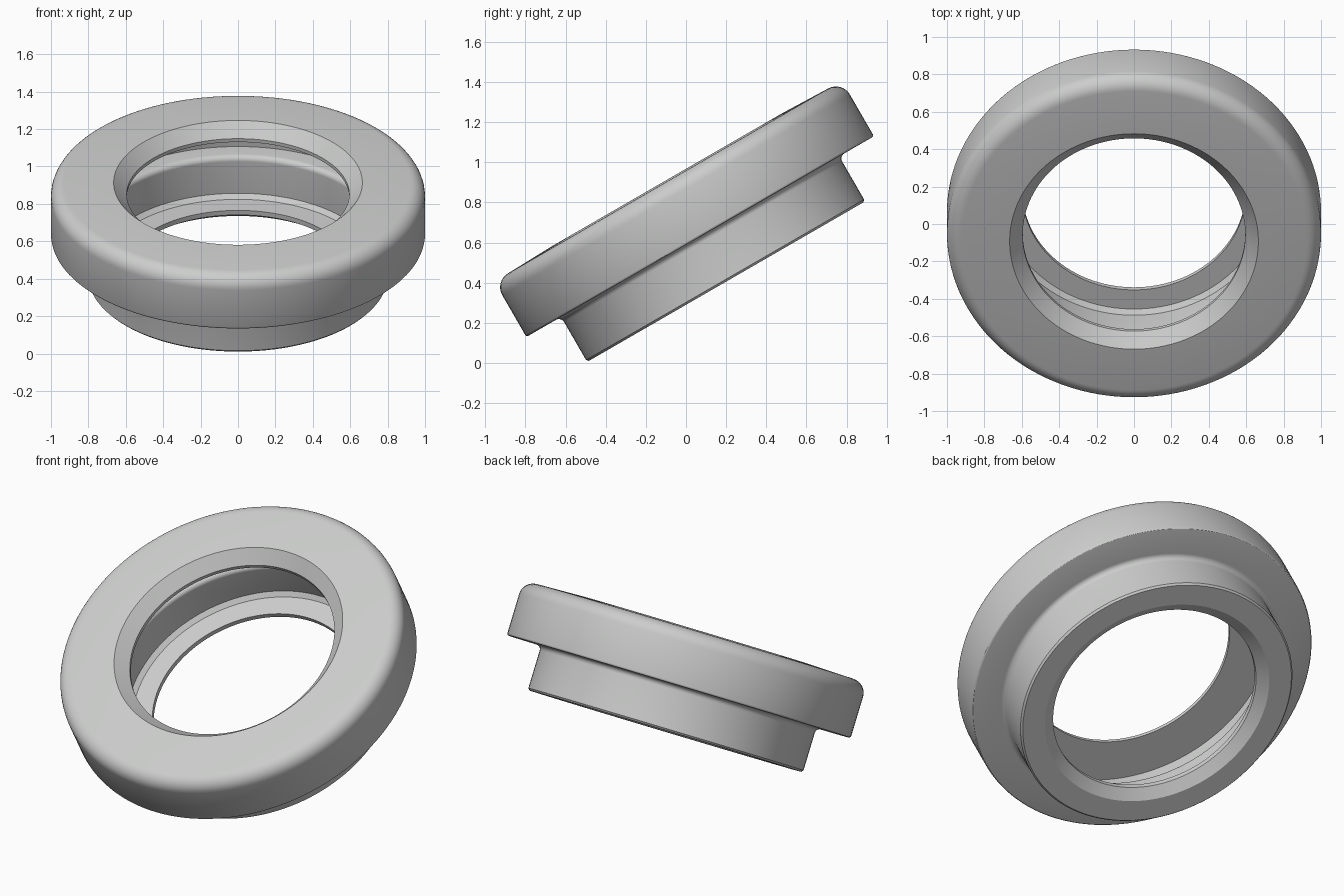
import bpy, bmesh, math
from mathutils import Matrix, Vector

cube = bpy.data.objects.get("Cube")
if cube:
    bpy.data.objects.remove(cube, do_unlink=True)

SEGMENTS = 128
TILT = Matrix.Rotation(math.radians(30), 4, 'X') @ Matrix.Translation((0, 0.376, 0))

mat = bpy.data.materials.new("light_grey")
mat.use_nodes = True
grey = (0.6, 0.61, 0.6, 1)
mat.diffuse_color = grey
mat.node_tree.nodes["Principled BSDF"].inputs["Base Color"].default_value = grey


def rounded(points):
    """Closed (radius, height, fillet) profile with its corners rounded."""
    out = []
    for i, (r, h, fillet) in enumerate(points):
        p = Vector((r, h))
        if not fillet:
            out.append(p)
            continue
        a = (Vector(points[i - 1][:2]) - p).normalized()
        b = (Vector(points[(i + 1) % len(points)][:2]) - p).normalized()
        half = a.angle(b) / 2
        reach = fillet / math.tan(half)
        centre = p + (a + b).normalized() * fillet / math.sin(half)
        start = (p + a * reach - centre).normalized()
        end = (p + b * reach - centre).normalized()
        steps = 8 if fillet > 0.02 else 3
        for k in range(steps + 1):
            out.append(centre + start.slerp(end, k / steps) * fillet)
    return out


def lathe(name, points):
    bm = bmesh.new()
    verts = [bm.verts.new((p.x, 0, p.y)) for p in rounded(points)]
    edges = [bm.edges.new((verts[i - 1], verts[i])) for i in range(len(verts))]
    bmesh.ops.spin(bm, geom=verts + edges, cent=(0, 0, 0), axis=(0, 0, 1),
                   angle=math.tau, steps=SEGMENTS, use_merge=True)
    bmesh.ops.remove_doubles(bm, verts=bm.verts, dist=1e-5)
    bmesh.ops.recalc_face_normals(bm, faces=bm.faces)
    bm.transform(TILT)
    mesh = bpy.data.meshes.new(name)
    bm.to_mesh(mesh)
    bm.free()
    mesh.materials.append(mat)
    obj = bpy.data.objects.new(name, mesh)
    bpy.context.collection.objects.link(obj)
    bpy.ops.object.select_all(action='DESELECT')
    obj.select_set(True)
    bpy.context.view_layer.objects.active = obj
    bpy.ops.object.shade_smooth_by_angle(angle=math.radians(30))


# Hollow flanged ring: outside from the bottom up, then the inside back down
lathe("flanged_ring", [
    # boss and flange
    (0.79, 0.251, 0), (0.80, 0.262, 0),
    (0.80, 0.51, 0.03), (1.0, 0.51, 0.012), (1.0, 0.828, 0.08),
    # bevelled mouth and its thin lip
    (0.665, 0.838, 0), (0.595, 0.766, 0), (0.595, 0.745, 0),
    # inner cavity with a rounded shoulder
    (0.85, 0.745, 0), (0.85, 0.57, 0), (0.74, 0.57, 0.03),
    (0.74, 0.345, 0), (0.715, 0.322, 0),
    # lower lip and its bevel
    (0.597, 0.322, 0), (0.597, 0.294, 0), (0.66, 0.251, 0),
])
